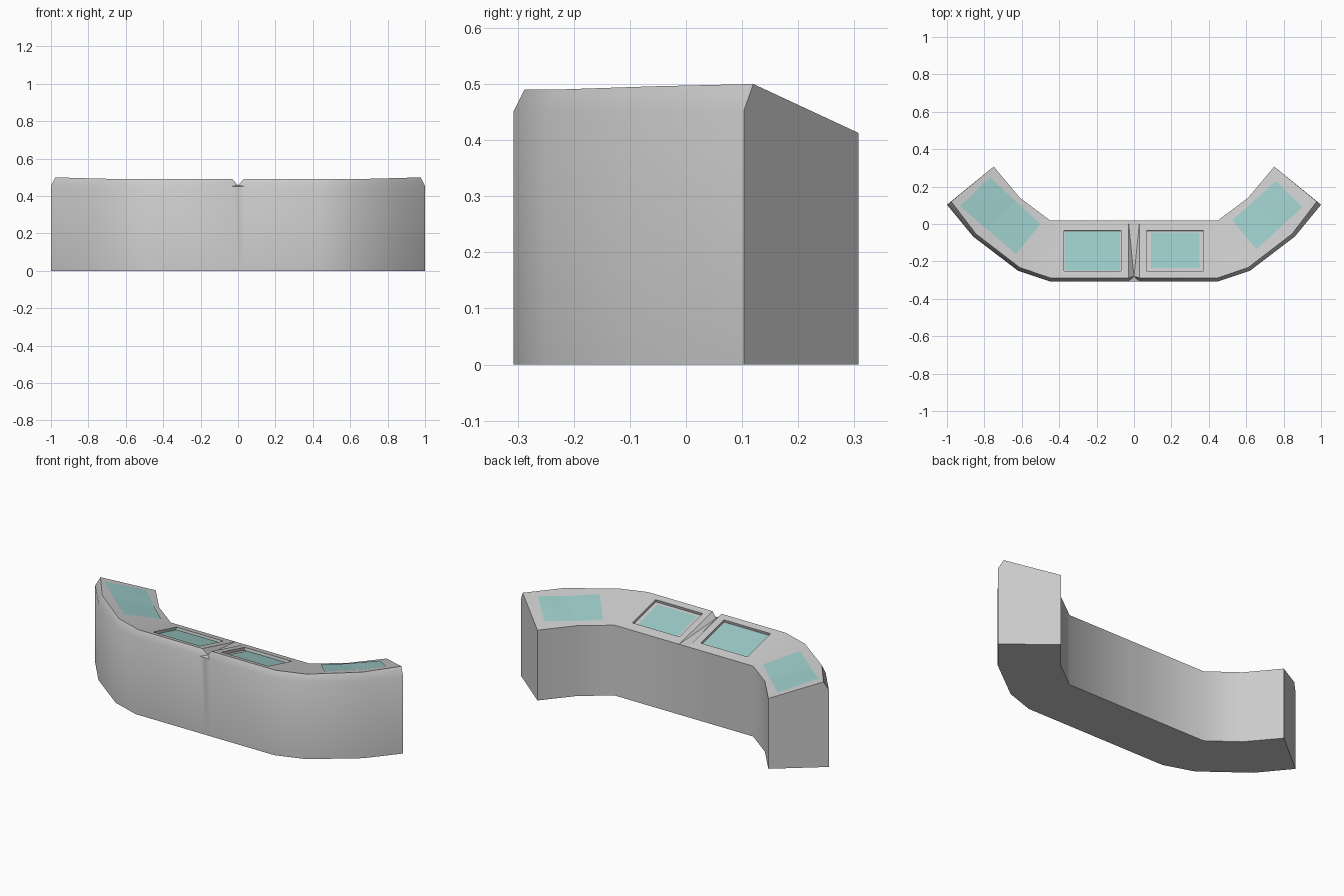
import bpy, bmesh, math
from mathutils import Vector
from mathutils.bvhtree import BVHTree

if "Cube" in bpy.data.objects:
    bpy.data.objects.remove(bpy.data.objects["Cube"])

BACK_Z, CHAMFER_Z = 0.413, 0.452


def new_object(name, bm):
    mesh = bpy.data.meshes.new(name)
    bm.to_mesh(mesh)
    obj = bpy.data.objects.new(name, mesh)
    bpy.context.collection.objects.link(obj)
    return obj


# Curved console: stations of (outer xy, rim xy, rim z, inner xy), mirrored in x
half = [((0.0, -0.307), (0.0, -0.28), 0.458, (0.0, 0.02)),
        ((0.03, -0.307), (0.03, -0.288), 0.49, (0.03, 0.02)),
        ((0.45, -0.307), (0.447, -0.288), 0.49, (0.45, 0.02)),
        ((0.62, -0.25), (0.61, -0.233), 0.49, (0.45, 0.02)),
        ((0.86, -0.067), (0.845, -0.053), 0.496, (0.61, 0.14)),
        ((1.0, 0.103), (0.977, 0.12), 0.50, (0.75, 0.307))]
flip = lambda p: (-p[0], p[1])
stations = [(flip(o), flip(r), z, flip(i)) for o, r, z, i in half[:0:-1]] + half
bm = bmesh.new()
rings = [[bm.verts.new(v) for v in ((*o, 0), (*o, CHAMFER_Z), (*r, z), (*i, BACK_Z), (*i, 0))]
         for o, r, z, i in stations]
for a, b in zip(rings, rings[1:]):
    for k in range(5):
        n = (k + 1) % 5
        bm.faces.new((a[k], b[k], b[n], a[n]))
bm.faces.new(rings[0])
bm.faces.new(rings[-1][::-1])
bmesh.ops.remove_doubles(bm, verts=bm.verts, dist=0.0005)
bmesh.ops.triangulate(bm, faces=[f for f in bm.faces if len(f.verts) == 4])
bmesh.ops.recalc_face_normals(bm, faces=bm.faces)
surface = BVHTree.FromBMesh(bm)
body = new_object("console_body", bm)
bm.free()

# Recesses for the two middle screens
slope = math.atan2(0.49 - BACK_Z, 0.308)
for side, x in (("left", -0.223), ("right", 0.22)):
    bpy.ops.mesh.primitive_cube_add(size=1, location=(x, -0.1425, 0.4537), rotation=(-slope, 0, 0))
    cutter = bpy.context.object
    cutter.name = side + "_recess_cutter"
    cutter.scale = (0.305, 0.222, 0.032)
    cutter.hide_render = True
    cutter.hide_set(True)
    mod = body.modifiers.new("recess", 'BOOLEAN')
    mod.object = cutter
    mod.solver = 'EXACT'
bpy.context.view_layer.update()
cut = bpy.data.meshes.new_from_object(body.evaluated_get(bpy.context.evaluated_depsgraph_get()))
body.modifiers.clear()
body.data = cut
for obj in [o for o in bpy.data.objects if o.name.endswith("cutter")]:
    bpy.data.objects.remove(obj)
bpy.context.view_layer.objects.active = body
body.select_set(True)
bpy.ops.object.shade_smooth_by_angle(angle=math.radians(40))

teal = bpy.data.materials.new("screen_teal")
teal.diffuse_color = (0.33, 0.6, 0.58, 1)
teal.use_nodes = True
teal.node_tree.nodes["Principled BSDF"].inputs["Base Color"].default_value = teal.diffuse_color


# Thin screen draped on the sloping top, from four plan corners
def screen(name, corners, offset, n=10):
    a, b, c, d = (Vector(p) for p in corners)
    bm = bmesh.new()
    grid = []
    for i in range(n + 1):
        row = []
        for j in range(n + 1):
            p = a.lerp(b, i / n).lerp(d.lerp(c, i / n), j / n)
            hit = surface.ray_cast(Vector((p.x, p.y, 2)), Vector((0, 0, -1)))[0]
            row.append(bm.verts.new((p.x, p.y, hit.z + offset)))
        grid.append(row)
    for i in range(n):
        for j in range(n):
            bm.faces.new((grid[i][j], grid[i + 1][j], grid[i + 1][j + 1], grid[i][j + 1]))
    obj = new_object(name, bm)
    bm.free()
    obj.data.materials.append(teal)


def rect(x0, x1, y0, y1):
    return [(x0, y0), (x1, y0), (x1, y1), (x0, y1)]


screen("middle_left_screen", rect(-0.372, -0.074, -0.248, -0.04), -0.014)
screen("middle_right_screen", rect(0.09, 0.35, -0.235, -0.045), -0.014)
screen("outer_left_screen", [(-0.93, 0.095), (-0.63, -0.16), (-0.5, 0.0), (-0.77, 0.25)], 0.003)
screen("outer_right_screen", [(0.655, -0.135), (0.90, 0.09), (0.76, 0.23), (0.525, 0.02)], 0.003)
